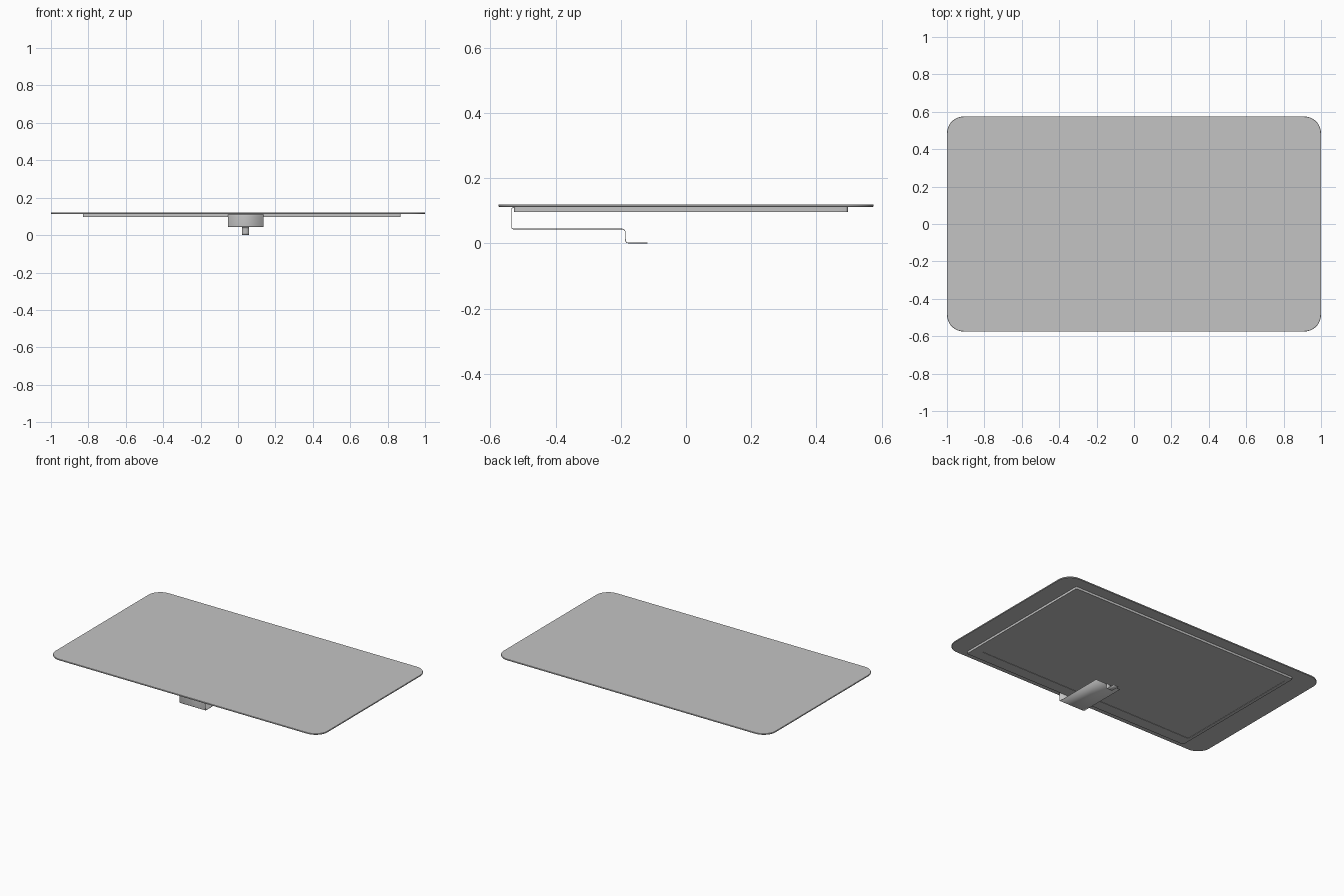
import bpy, bmesh, math
from mathutils import Vector

cube = bpy.data.objects.get("Cube")
if cube:
    bpy.data.objects.remove(cube, do_unlink=True)

grey = bpy.data.materials.new("neutral grey")
grey.use_nodes = True
colour = (0.55, 0.55, 0.55, 1)
grey.diffuse_color = colour
grey.node_tree.nodes["Principled BSDF"].inputs["Base Color"].default_value = colour


def finish(bm, name):
    bmesh.ops.recalc_face_normals(bm, faces=bm.faces[:])
    mesh = bpy.data.meshes.new(name)
    bm.to_mesh(mesh)
    bm.free()
    mesh.materials.append(grey)
    obj = bpy.data.objects.new(name, mesh)
    bpy.context.collection.objects.link(obj)
    bpy.ops.object.select_all(action='DESELECT')
    obj.select_set(True)
    bpy.context.view_layer.objects.active = obj
    bpy.ops.object.shade_smooth_by_angle(angle=math.radians(30))
    return obj


def rounded_slab(x0, x1, y0, y1, z0, z1, radius, steps):
    """Flat slab with rounded corners in plan."""
    bm = bmesh.new()
    verts = []
    corners = [(x1 - radius, y1 - radius), (x0 + radius, y1 - radius),
               (x0 + radius, y0 + radius), (x1 - radius, y0 + radius)]
    for i, (cx, cy) in enumerate(corners):
        for k in range(steps + 1):
            a = math.pi / 2 * (i + k / steps)
            verts.append(bm.verts.new((cx + radius * math.cos(a),
                                       cy + radius * math.sin(a), z0)))
    base = bm.faces.new(verts)
    top = bmesh.ops.extrude_face_region(bm, geom=[base], use_keep_orig=True)
    moved = [g for g in top["geom"] if isinstance(g, bmesh.types.BMVert)]
    bmesh.ops.translate(bm, verts=moved, vec=(0, 0, z1 - z0))
    return bm


def ribbon(name, x0, x1, path, thickness):
    """Thin strip swept across x along a y-z path."""
    bm = bmesh.new()
    rows = [[bm.verts.new((x, y, z)) for x in (x0, x1)] for y, z in path]
    for a, b in zip(rows, rows[1:]):
        bm.faces.new((a[0], a[1], b[1], b[0]))
    obj = finish(bm, name)
    mod = obj.modifiers.new("thickness", 'SOLIDIFY')
    mod.thickness = thickness
    mod.offset = 0
    return obj


def rounded_path(points, radius, steps=5):
    """Round the inner corners of a path."""
    pts = [Vector(p) for p in points]
    out = [pts[0]]
    for p, c, n in zip(pts, pts[1:], pts[2:]):
        a = c + (p - c).normalized() * radius
        b = c + (n - c).normalized() * radius
        for k in range(steps + 1):
            t = k / steps
            out.append(a * (1 - t) ** 2 + c * 2 * t * (1 - t) + b * t * t)
    return out + [pts[-1]]


# Cover glass
glass = rounded_slab(-1, 1, -0.575, 0.575, 0.112, 0.12, 0.09, 12)
rim = [e for e in glass.edges if abs(e.verts[0].co.z - e.verts[1].co.z) < 1e-5]
bmesh.ops.bevel(glass, geom=rim, offset=0.0015, segments=1, affect='EDGES')
finish(glass, "cover_glass")

# Display module behind the glass, with a shallow recess over the active area
back_z, recess = 0.097, 0.002
half_w, half_h = 0.807, 0.453
module = rounded_slab(-0.83, 0.87, -0.528, 0.497, back_z, 0.112, 0.008, 3)
for axis, half in ((Vector((1, 0, 0)), half_w), (Vector((0, 1, 0)), half_h)):
    for side in (-1, 1):
        low = [f for f in module.faces
               if all(abs(v.co.z - back_z) < 1e-5 for v in f.verts)]
        geom = low + list({e for f in low for e in f.edges}) \
            + list({v for f in low for v in f.verts})
        bmesh.ops.bisect_plane(module, geom=geom, dist=1e-6,
                               plane_co=axis * half * side, plane_no=axis)
middle = [f for f in module.faces
          if all(abs(v.co.z - back_z) < 1e-5 and abs(v.co.x) < half_w + 1e-4
                 and abs(v.co.y) < half_h + 1e-4 for v in f.verts)]
up = bmesh.ops.extrude_face_region(module, geom=middle)
bmesh.ops.translate(module, vec=(0, 0, recess),
                    verts=[g for g in up["geom"] if isinstance(g, bmesh.types.BMVert)])
bmesh.ops.delete(module, geom=[f for f in middle if f.is_valid], context='FACES_ONLY')
finish(module, "display_module")

# Wide flex cable folded under the module
wide = rounded_path([(-0.51, 0.11), (-0.535, 0.11), (-0.535, 0.044), (-0.195, 0.044)], 0.006)
ribbon("flex_cable", -0.053, 0.135, wide, 0.002)

# Narrow connector tail stepping down to the ground
tail = rounded_path([(-0.21, 0.044), (-0.186, 0.044), (-0.186, 0.001), (-0.118, 0.001)], 0.012)
ribbon("flex_tail", 0.022, 0.06, tail, 0.002)
